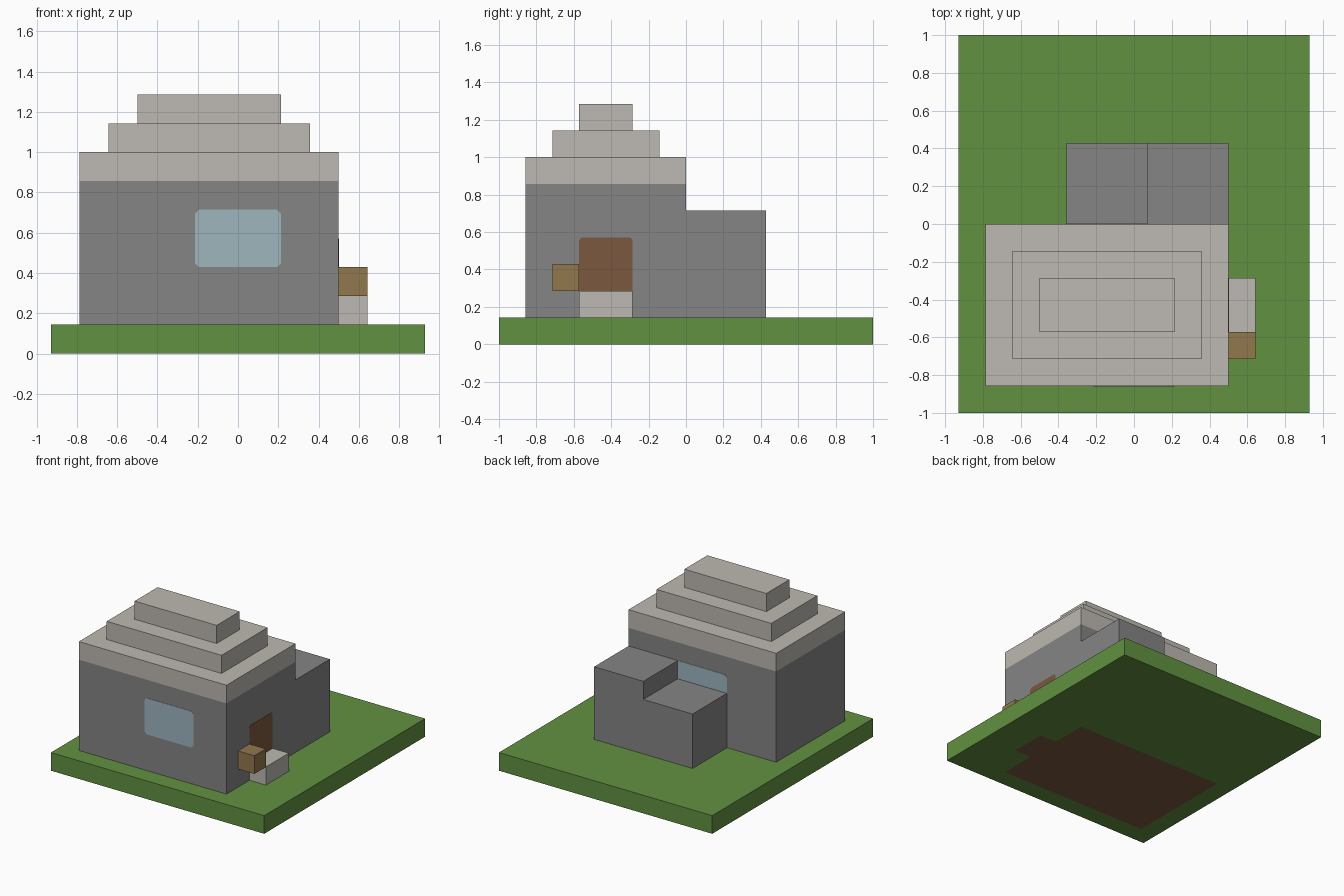
import bpy
import bmesh
from mathutils import Vector

U = 1 / 7  # one grid step of the blocky layout

old = bpy.data.objects.get("Cube")
if old:
    bpy.data.objects.remove(old, do_unlink=True)


def linear(c):
    c /= 255
    return c / 12.92 if c <= 0.04045 else ((c + 0.055) / 1.055) ** 2.4


def material(name, *rgb):
    m = bpy.data.materials.new(name)
    m.use_nodes = True
    col = [linear(c) for c in rgb] + [1]
    m.diffuse_color = col
    m.node_tree.nodes["Principled BSDF"].inputs["Base Color"].default_value = col
    return m


GRASS = material("grass_green", 98, 145, 65)
STONE = material("wall_grey", 133, 133, 133)
PALE = material("pale_stone", 189, 185, 178)
BROWN = material("door_brown", 124, 88, 62)
WOOD = material("crate_wood", 146, 120, 78)
GLASS = material("window_blue", 157, 182, 190)


def finish(name, bm, mats, rule=None):
    """Turn a bmesh in grid units into an object, colouring faces by a rule."""
    bmesh.ops.recalc_face_normals(bm, faces=bm.faces)
    if rule:
        for f in bm.faces:
            f.material_index = rule(f.calc_center_median(), f.normal)
    bmesh.ops.scale(bm, vec=(U, U, U), verts=bm.verts)
    me = bpy.data.meshes.new(name)
    bm.to_mesh(me)
    bm.free()
    for m in mats:
        me.materials.append(m)
    ob = bpy.data.objects.new(name, me)
    bpy.context.collection.objects.link(ob)
    return ob


def box(name, lo, hi, *mats, cuts=(), rule=None):
    """Box between two corners; cuts are (axis, position) planes."""
    lo, hi = Vector(lo), Vector(hi)
    bm = bmesh.new()
    bmesh.ops.create_cube(bm, size=1)
    for v in bm.verts:
        v.co = (lo + hi) / 2 + v.co * (hi - lo)
    for axis, pos in cuts:
        no = Vector([i == axis for i in range(3)])
        bmesh.ops.bisect_plane(bm, geom=bm.verts[:] + bm.edges[:] + bm.faces[:],
                               plane_co=no * pos, plane_no=no)
    return finish(name, bm, mats, rule)


def prism(name, outline, direction, mat):
    """Extrude a closed outline of 3D points."""
    bm = bmesh.new()
    face = bm.faces.new([bm.verts.new(p) for p in outline])
    out = bmesh.ops.extrude_face_region(bm, geom=[face])
    moved = [g for g in out["geom"] if isinstance(g, bmesh.types.BMVert)]
    bmesh.ops.translate(bm, vec=direction, verts=moved)
    return finish(name, bm, [mat])


def clipped(a0, a1, z0, z1, c, low):
    """Rectangle with clipped corners; low is the clip at the bottom."""
    return [(a0 + low, z0), (a1 - low, z0), (a1, z0 + low), (a1, z1 - c),
            (a1 - c, z1), (a0 + c, z1), (a0, z1 - c), (a0, z0 + low)]


# Lawn slab, with the earthen floor showing underneath
def floor_rule(c, n):
    house = -5.5 < c.x < 3.5 and -6 < c.y < 0
    step = 3.5 < c.x < 4.5 and -4 < c.y < -2
    return int(n.z < -0.5 and (house or step))


box("lawn", (-6.5, -7, 0), (6.5, 7, 1), GRASS, BROWN,
    cuts=[(0, -5.5), (0, 3.5), (0, 4.5), (1, -6), (1, -4), (1, -2), (1, 0)],
    rule=floor_rule)

# House body, pale along the eaves
box("house_body", (-5.5, -6, 1), (3.5, 0, 7), STONE, PALE,
    cuts=[(2, 6)], rule=lambda c, n: int(c.z > 6))

# Stepped roof
for i, label in enumerate(("middle", "top"), 1):
    box("roof_" + label, (-5.5 + i, -6 + i, 6 + i), (3.5 - i, -i, 7 + i), PALE)

# Stepped rear extension
profile = [(-2.5, 1), (3.5, 1), (3.5, 5), (0.5, 5), (0.5, 4), (-2.5, 4)]
prism("rear_extension", [(x, 0, z) for x, z in profile], (0, 3, 0), STONE)

# Thin window and door plates
T = 0.015
prism("front_window", [(x, -6, z) for x, z in clipped(-1.5, 1.5, 3, 5, 0.14, 0.14)],
      (0, -T, 0), GLASS)
prism("rear_window", [(x, 0, z) for x, z in clipped(-2.5, 1.5, 3, 5, 0.14, 0.14)],
      (0, T, 0), GLASS)
prism("door", [(3.5, y, z) for y, z in clipped(-4, -2, 2, 4, 0.1, 0.01)],
      (T, 0, 0), BROWN)

# Doorstep and the wooden box beside the door
box("doorstep", (3.5, -4, 1), (4.5, -2, 2), PALE)
box("wooden_box", (3.5, -5, 2), (4.5, -4, 3), WOOD)
